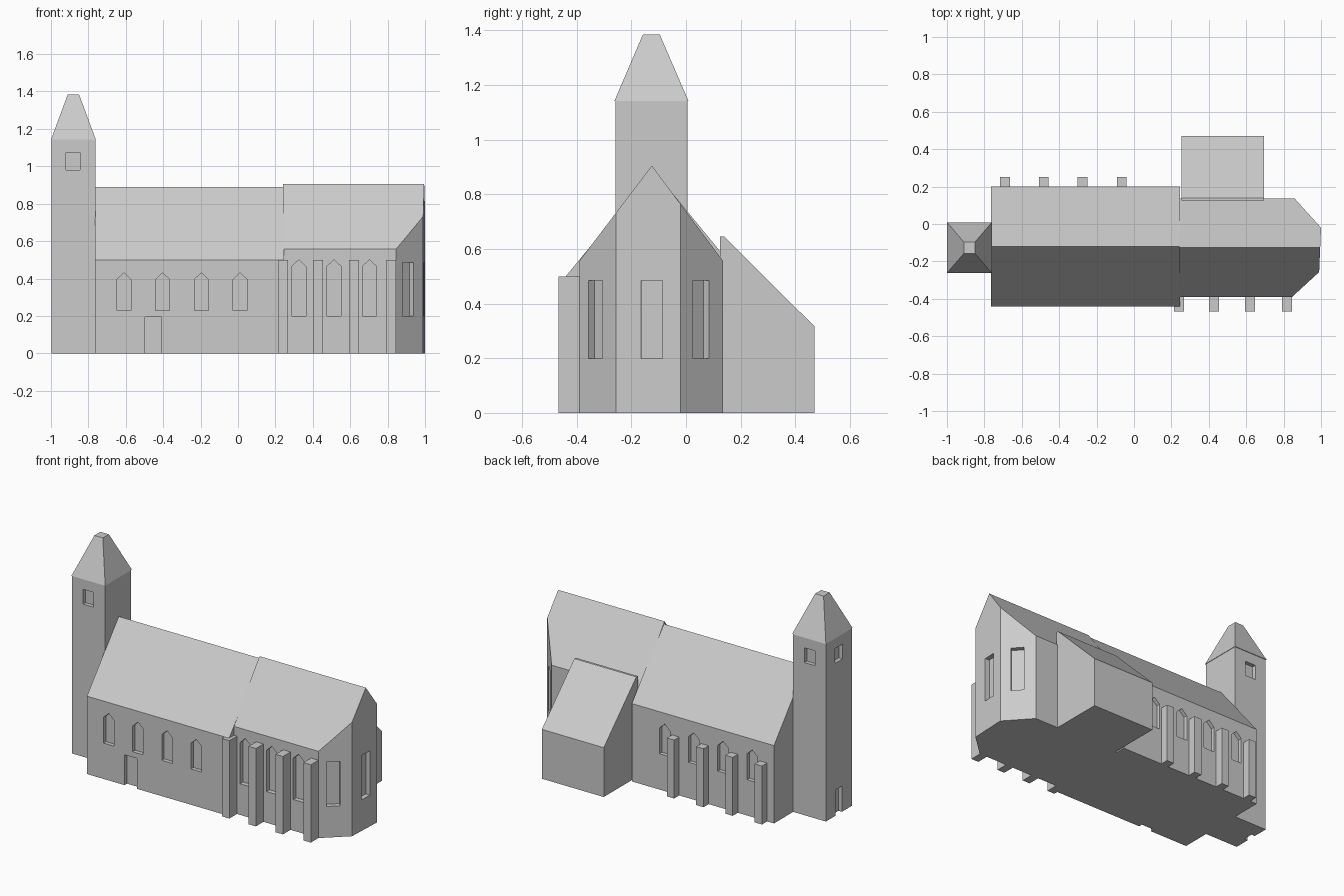
import bpy, bmesh, math
from mathutils import Vector

if "Cube" in bpy.data.objects:
    bpy.data.objects.remove(bpy.data.objects["Cube"])

stone = bpy.data.materials.new("plain_grey")
stone.diffuse_color = (0.6, 0.6, 0.6, 1)
stone.use_nodes = True
stone.node_tree.nodes["Principled BSDF"].inputs["Base Color"].default_value = stone.diffuse_color


def finish(name, bm):
    bmesh.ops.recalc_face_normals(bm, faces=bm.faces)
    me = bpy.data.meshes.new(name)
    bm.to_mesh(me)
    bm.free()
    me.materials.append(stone)
    ob = bpy.data.objects.new(name, me)
    bpy.context.collection.objects.link(ob)
    return ob


def add_prism(bm, pts, offset):
    """Extrude a closed outline of 3D points by an offset vector."""
    f = bm.faces.new([bm.verts.new(p) for p in pts])
    ext = bmesh.ops.extrude_face_region(bm, geom=[f])
    bmesh.ops.translate(bm, vec=offset, verts=[g for g in ext["geom"] if isinstance(g, bmesh.types.BMVert)])


def x_prism(name, profile, x0, x1, cuts=()):
    """Extrude a (y, z) profile along x, then trim it with upright planes."""
    bm = bmesh.new()
    add_prism(bm, [(x0, y, z) for y, z in profile], Vector((x1 - x0, 0, 0)))
    for (ax, ay), (bx, by) in cuts:
        bmesh.ops.recalc_face_normals(bm, faces=bm.faces)
        res = bmesh.ops.bisect_plane(bm, geom=bm.verts[:] + bm.edges[:] + bm.faces[:],
                                     plane_co=(ax, ay, 0), plane_no=(by - ay, ax - bx, 0),
                                     clear_outer=True)
        edges = [g for g in res["geom_cut"] if isinstance(g, bmesh.types.BMEdge)]
        bmesh.ops.contextual_create(bm, geom=edges)
    return finish(name, bm)


def box(name, x0, x1, y0, y1, h):
    return x_prism(name, [(y0, 0), (y1, 0), (y1, h), (y0, h)], x0, x1)


def cut_openings(ob, openings, depth=0.025):
    """Openings: (x, y, facing angle, width, sill, spring height, peak height)."""
    bm = bmesh.new()
    for x, y, deg, w, z0, z1, peak in openings:
        a = math.radians(deg)
        n = Vector((math.cos(a), math.sin(a), 0))
        t = Vector((-n.y, n.x, 0))
        outline = [(-w / 2, z0), (w / 2, z0), (w / 2, z1)]
        if peak > z1:
            outline.append((0, peak))
        outline.append((-w / 2, z1))
        base = Vector((x, y, 0)) - n * depth
        add_prism(bm, [base + t * u + Vector((0, 0, z)) for u, z in outline], n * (depth + 0.05))
    cutter = finish("opening_cutter", bm)
    cutter.hide_render = True
    mod = ob.modifiers.new("openings", "BOOLEAN")
    mod.operation = "DIFFERENCE"
    mod.solver = "EXACT"
    mod.object = cutter
    bpy.context.view_layer.objects.active = ob
    bpy.ops.object.modifier_apply(modifier=mod.name)
    bpy.data.objects.remove(cutter)


# Nave with gable roof, pointed windows on both sides and a south door
nave = x_prism("nave", [(-0.44, 0), (0.20, 0), (0.20, 0.5), (-0.12, 0.89), (-0.44, 0.5)], -0.765, 0.245)
nave_windows = [(x, y, deg, 0.075, 0.23, 0.395, 0.43)
                for x in (-0.61, -0.403, -0.196, 0.011)
                for y, deg in ((-0.44, -90), (0.20, 90))]
cut_openings(nave, nave_windows + [(-0.453, -0.44, -90, 0.09, -0.05, 0.195, 0)])

# Choir: taller gable with a three-sided end
s0, s1, n1, n0 = (0.845, -0.39), (0.99, -0.257), (1.0, -0.02), (0.86, 0.135)
choir = x_prism("choir", [(-0.39, 0), (0.135, 0), (0.135, 0.557), (-0.125, 0.905), (-0.39, 0.557)],
                0.24, 1.1, [(s0, s1), (s1, n1), (n1, n0)])
choir_windows = [(x, -0.39, -90, 0.075, 0.2, 0.465, 0.5) for x in (0.325, 0.513, 0.703)]
for (p, q), (x, y) in zip([(s0, s1), (s1, n1), (n1, n0)],
                          [(0.909, -0.331), (0.9955, -0.125), (0.932, 0.055)]):
    deg = math.degrees(math.atan2(p[0] - q[0], q[1] - p[1]))
    choir_windows.append((x, y, deg, 0.078, 0.2, 0.485, 0))
cut_openings(choir, choir_windows, 0.03)

# Side annex with lean-to roof
x_prism("annex", [(0.125, 0), (0.47, 0), (0.47, 0.317), (0.14, 0.645), (0.125, 0.645)], 0.255, 0.695)

# Tower with belfry openings on three sides and a west door
tower = box("tower", -0.997, -0.763, -0.258, 0.005, 1.145)
cut_openings(tower, [(-0.882, -0.258, -90, 0.075, 0.98, 1.075, 0),
                     (-0.882, 0.005, 90, 0.075, 0.98, 1.075, 0),
                     (-0.997, -0.126, 180, 0.075, 0.98, 1.075, 0),
                     (-0.997, -0.126, 180, 0.065, -0.05, 0.165, 0)])

# Truncated pyramid tower roof
bm = bmesh.new()
rings = []
for x0, x1, y0, y1, z in ((-1.0, -0.76, -0.262, 0.009, 1.142), (-0.91, -0.85, -0.158, -0.096, 1.385)):
    rings.append([bm.verts.new(p) for p in ((x0, y0, z), (x1, y0, z), (x1, y1, z), (x0, y1, z))])
for ring in rings:
    bm.faces.new(ring)
for i in range(4):
    j = (i + 1) % 4
    bm.faces.new((rings[0][i], rings[0][j], rings[1][j], rings[1][i]))
finish("tower_roof", bm)

# Buttresses
for i, x in enumerate((0.24, 0.428, 0.62, 0.818)):
    box(f"choir_buttress_{i + 1}", x - 0.026, x + 0.026, -0.467, -0.38, 0.5)
for i, x in enumerate((-0.69, -0.482, -0.275, -0.066)):
    box(f"nave_buttress_{i + 1}", x - 0.026, x + 0.026, 0.19, 0.252, 0.375)
